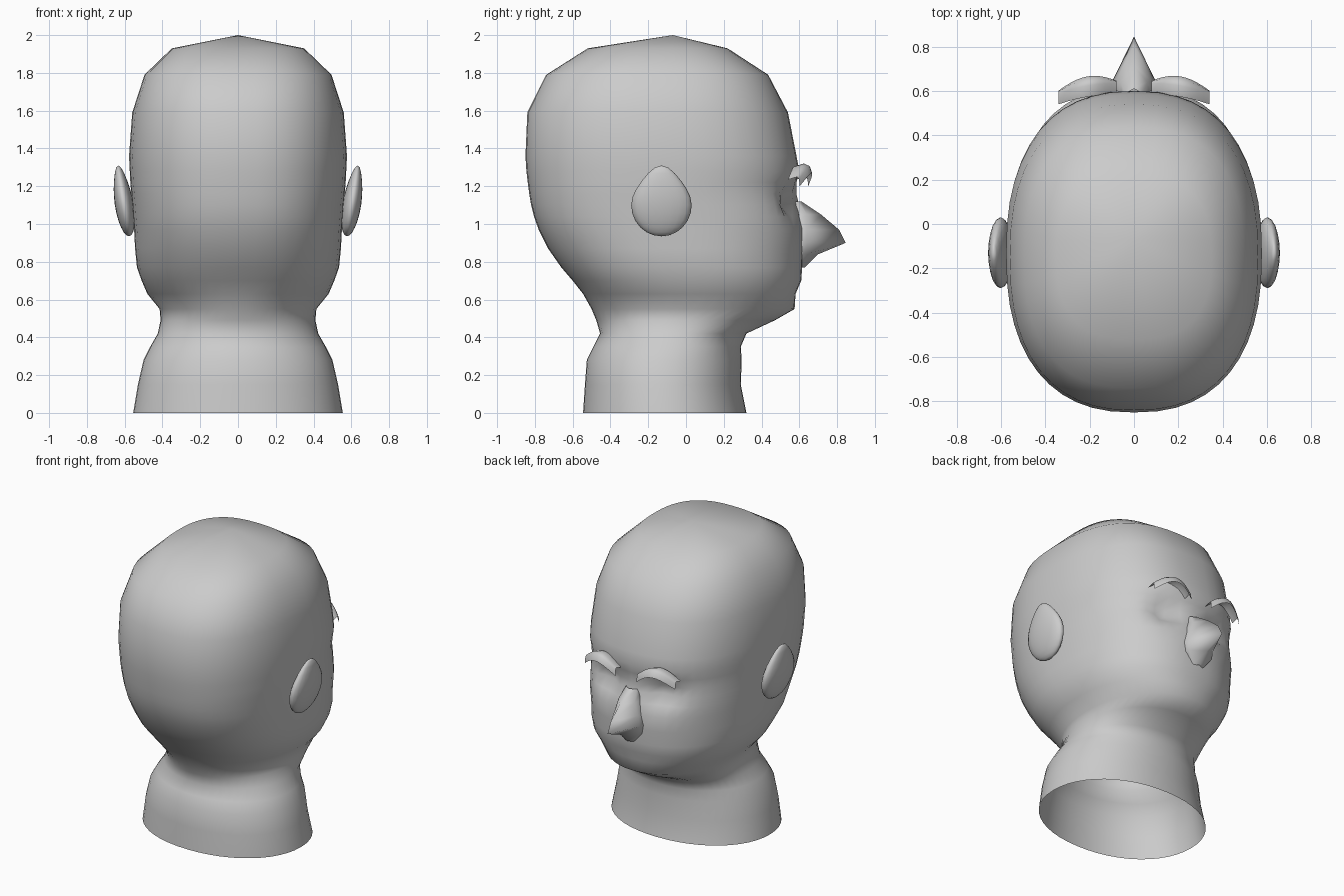
import bpy, bmesh, math
from math import sin, cos, exp, pi

cube = bpy.data.objects.get("Cube")
if cube:
    bpy.data.objects.remove(cube)

clay = bpy.data.materials.new("grey clay")
clay.use_nodes = True
grey = (0.6, 0.6, 0.6, 1)
clay.diffuse_color = grey
clay.node_tree.nodes["Principled BSDF"].inputs["Base Color"].default_value = grey


def finish(name, bm, outward=False):
    if outward:
        bmesh.ops.recalc_face_normals(bm, faces=bm.faces)
    for face in bm.faces:
        face.smooth = True
    mesh = bpy.data.meshes.new(name)
    bm.to_mesh(mesh)
    bm.free()
    mesh.materials.append(clay)
    obj = bpy.data.objects.new(name, mesh)
    bpy.context.collection.objects.link(obj)
    return obj


def loft(bm, rings, closed=True):
    rows = [[bm.verts.new(p) for p in ring] for ring in rings]
    for a, b in zip(rows, rows[1:]):
        n = len(a)
        for i in range(n if closed else n - 1):
            j = (i + 1) % n
            bm.faces.new((a[i], a[j], b[j], b[i]))
    return rows


def spow(v, e):
    return math.copysign(abs(v) ** e, v)


# Head and neck: height, half width, back y, front y, squareness
SECTIONS = [
    (0, .555, -.545, .32, 2.1), (.15, .53, -.535, .29, 2.1),
    (.28, .5, -.525, .295, 2.1), (.35, .465, -.49, .29, 2.1),
    (.42, .425, -.455, .32, 2.1), (.49, .41, -.475, .47, 2.1),
    (.55, .415, -.5, .575, 2.1), (.63, .48, -.545, .58, 2.2),
    (.7, .51, -.6, .61, 2.3), (.77, .535, -.66, .615, 2.3),
    (.87, .545, -.73, .62, 2.3), (.97, .55, -.78, .62, 2.4),
    (1.04, .556, -.805, .61, 2.4), (1.1, .56, -.82, .6, 2.4),
    (1.16, .565, -.83, .585, 2.4), (1.22, .57, -.838, .585, 2.4),
    (1.28, .573, -.845, .6, 2.4), (1.36, .577, -.85, .585, 2.4),
    (1.59, .56, -.84, .54, 2.4), (1.79, .495, -.74, .435, 2.5),
    (1.93, .35, -.52, .22, 2.6),
]
SIDES = 48


def head_ring(z, w, back, front, n):
    ring = []
    for i in range(SIDES):
        t = 2 * pi * i / SIDES
        x = w * spow(cos(t), 2 / n)
        y = (front + back) / 2 + (front - back) / 2 * spow(sin(t), 2 / n)
        if y > 0:  # eye sockets
            y -= .08 * exp(-((abs(x) - .2) / .1) ** 2 - ((z - 1.11) / .07) ** 2)
        ring.append((x, y, z))
    return ring


bm = bmesh.new()
top_ring = loft(bm, [head_ring(*s) for s in SECTIONS])[-1]
crown = bm.verts.new((0, -.07, 2))
for i in range(SIDES):
    bm.faces.new((top_ring[i], top_ring[(i + 1) % SIDES], crown))
finish("head_and_neck", bm)

# Nose: height, half width, ridge y
NOSE = [(.77, .04, .63), (.84, .09, .7), (.9, .1, .845),
        (.97, .085, .81), (1.05, .06, .715), (1.12, .04, .61)]
bm = bmesh.new()
rings = []
for z, w, ridge in NOSE:
    base = min(ridge, .66) - .02
    rings.append([(1.3 * w, .54, z), (w, base, z), (0, ridge, z),
                  (-w, base, z), (-1.3 * w, .54, z)])
loft(bm, rings)
finish("nose", bm, True)

# Ears and eyebrows, one per side
for side, label in ((1, "left"), (-1, "right")):
    bm = bmesh.new()
    bmesh.ops.create_uvsphere(bm, u_segments=20, v_segments=12, radius=1)
    for v in bm.verts:
        x, y, z = v.co
        up = max(z, 0)
        height = 1.1 + .165 * z + .045 * up ** 4
        slim = 1 - .15 * up ** 2
        v.co = (side * (.602 + .15 * (height - 1.1) + .05 * x),
                -.13 + .16 * y * slim, height)
    finish(label + "_ear", bm, True)

    bm = bmesh.new()
    rows = []
    for i in range(11):
        t = i / 10
        arch = sin(pi * t)
        x = side * (.08 + .26 * t)
        y = .635 - .045 * t ** 2
        z = 1.225 + .07 * arch
        depth = .012 + .03 * arch
        rows.append([(x, y - .05, z + .01), (x, y, z + .025),
                     (x, y + depth * .7, z + .012), (x, y + depth, z - .025)])
    loft(bm, rows, closed=False)
    finish(label + "_eyebrow", bm, True)
